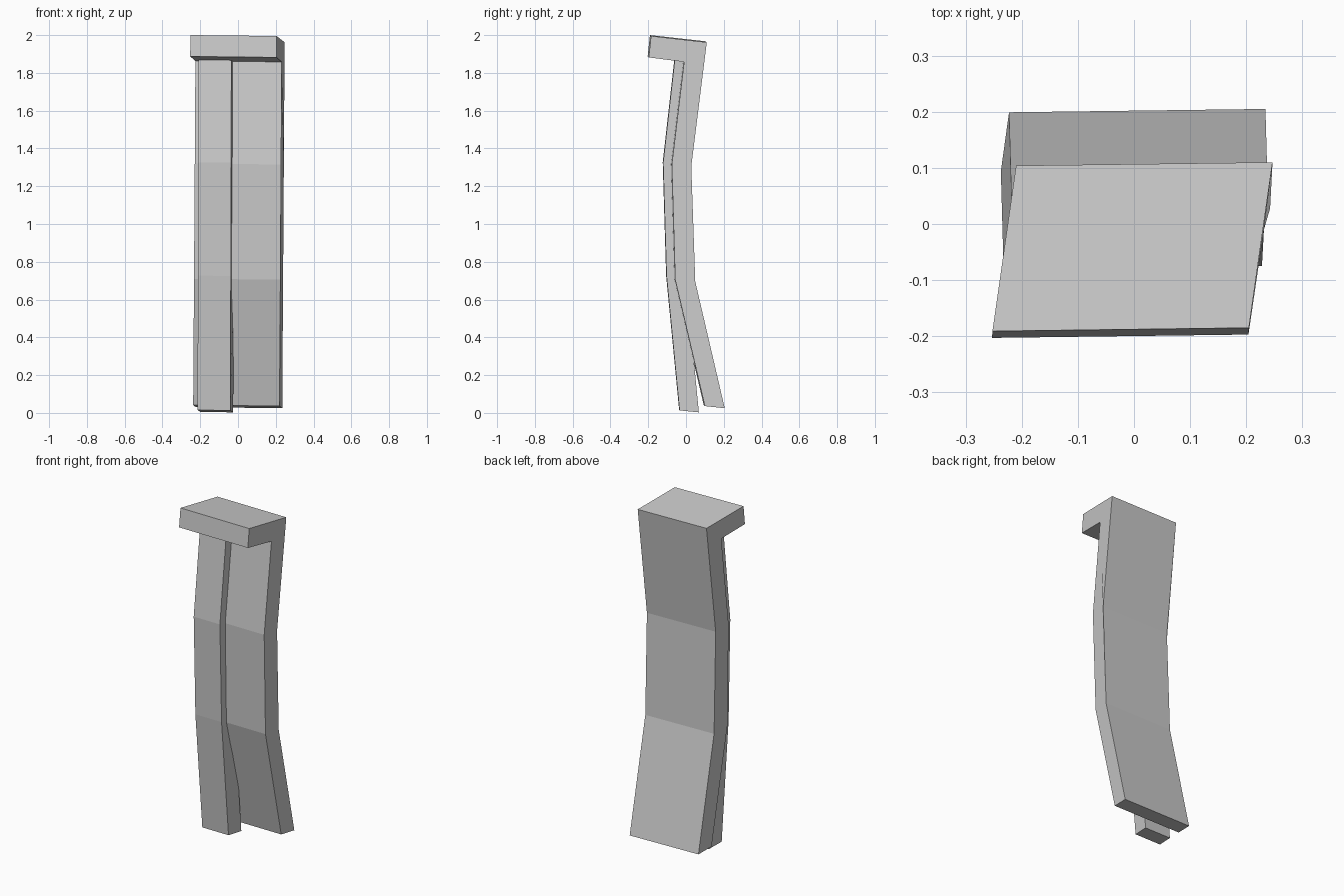
import bpy
import bmesh

if "Cube" in bpy.data.objects:
    bpy.data.objects.remove(bpy.data.objects["Cube"], do_unlink=True)

grey = bpy.data.materials.new("plain grey")
grey.use_nodes = True
colour = (0.6, 0.6, 0.6, 1)
grey.diffuse_color = colour
grey.node_tree.nodes["Principled BSDF"].inputs["Base Color"].default_value = colour

SKEW = 0.146    # sideways drift with depth
TURN = 0.013    # backward drift across the width
TILT = -0.011   # downward drift across the width


def extrude_profile(name, profile, left, width, lean):
    """Extrude a (depth, y, z) side profile across x; points lie on the right-hand (+x) side."""
    bm = bmesh.new()
    sides = []
    for across in (0, width):
        back_off = across - width
        sides.append([bm.verts.new((left + across + lean * z + SKEW * depth,
                                    y + TURN * back_off,
                                    z + TILT * back_off))
                      for depth, y, z in profile])
    a, b = sides
    bm.faces.new(a)
    bm.faces.new(b)
    for i in range(len(a)):
        j = (i + 1) % len(a)
        bm.faces.new((a[i], a[j], b[j], b[i]))
    bmesh.ops.recalc_face_normals(bm, faces=bm.faces)
    mesh = bpy.data.meshes.new(name)
    bm.to_mesh(mesh)
    bm.free()
    mesh.materials.append(grey)
    obj = bpy.data.objects.new(name, mesh)
    bpy.context.collection.objects.link(obj)


# Wide bent panel with the overhanging head
panel = [
    (-0.19, -0.185, 1.995), (0.1, 0.11, 1.962),
    (0.1, 0.028, 1.305), (0.1, 0.049, 0.695), (0.1, 0.205, 0.025),
    (0, 0.1, 0.036), (0, -0.057, 0.705), (0, -0.075, 1.315),
    (0, -0.01, 1.858), (-0.19, -0.197, 1.882),
]
extrude_profile("bent_panel", panel, left=-0.2375, width=0.457, lean=0.0065)

# Narrow strip running down the front of the panel
front = [(-0.056, 1.9), (-0.121, 1.325), (-0.103, 0.725), (-0.034, 0.013)]
strip = [(0, y, z) for y, z in front]
strip += [(0.1, y + 0.102, z - 0.01) for y, z in reversed(front)]
extrude_profile("front_strip", strip, left=-0.214, width=0.174, lean=0.0025)
